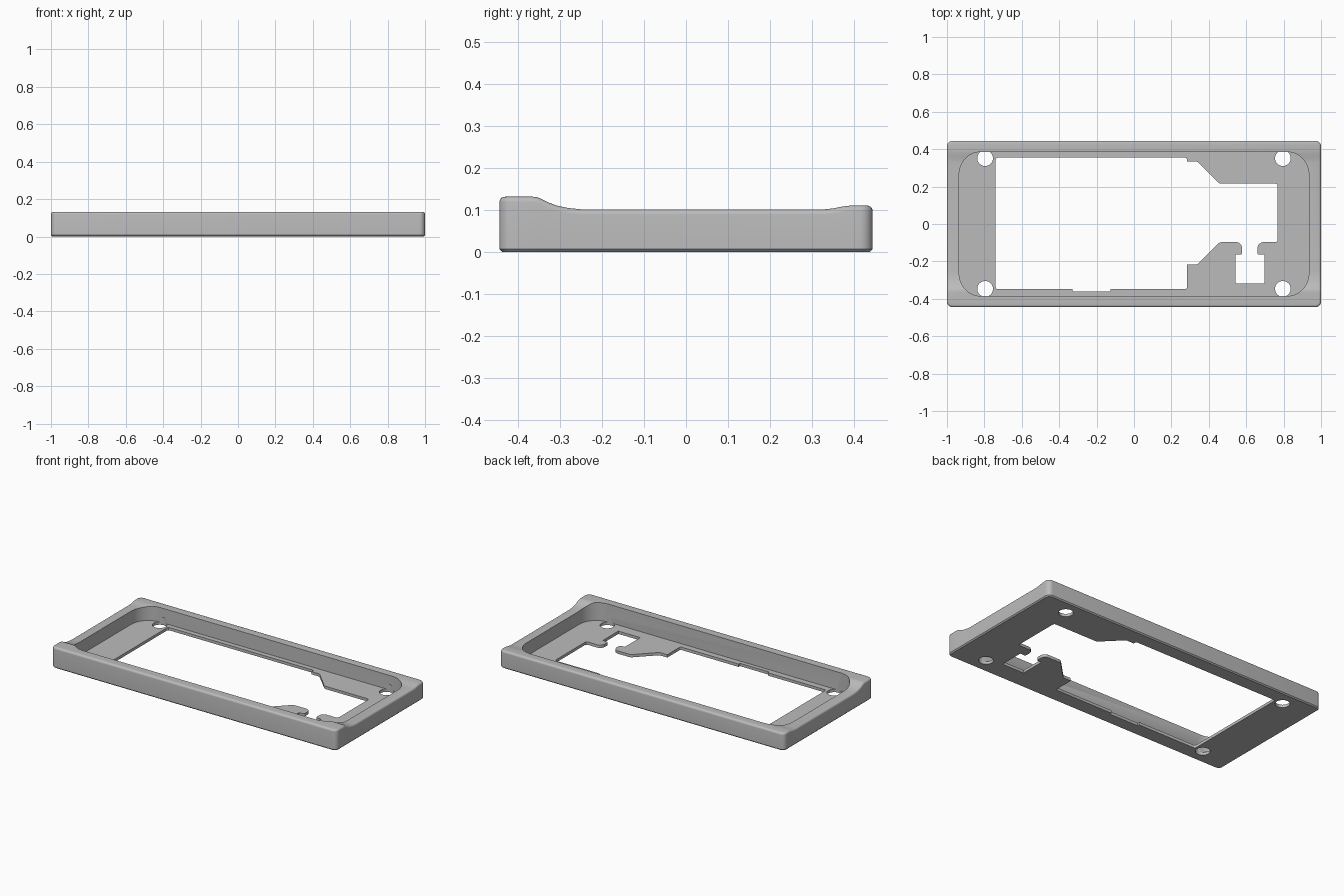
import bpy, bmesh, math
from mathutils import Vector

if "Cube" in bpy.data.objects:
    bpy.data.objects.remove(bpy.data.objects["Cube"], do_unlink=True)

gray = bpy.data.materials.new("plain gray")
gray.use_nodes = True
gray.diffuse_color = (0.5, 0.5, 0.5, 1)
gray.node_tree.nodes["Principled BSDF"].inputs["Base Color"].default_value = (0.5, 0.5, 0.5, 1)

HX, HY, CORNER, FLOOR = 1.0, 0.445, 0.03, 0.018
# Rim height along the depth: raised front lip, dip, low back lip
RIM = [(-0.365, 0.132), (-0.355, 0.131), (-0.345, 0.127), (-0.325, 0.117),
       (-0.305, 0.11), (-0.28, 0.105), (-0.25, 0.102), (0.33, 0.102),
       (0.35, 0.104), (0.37, 0.108), (0.382, 0.11), (0.395, 0.111)]


def rim_height(y):
    if y <= RIM[0][0]:
        return RIM[0][1]
    for (y0, z0), (y1, z1) in zip(RIM, RIM[1:]):
        if y <= y1:
            return z0 + (z1 - z0) * (y - y0) / (y1 - y0)
    return RIM[-1][1]


def make_object(name, bm):
    bmesh.ops.recalc_face_normals(bm, faces=bm.faces)
    mesh = bpy.data.meshes.new(name)
    bm.to_mesh(mesh)
    bm.free()
    mesh.materials.append(gray)
    obj = bpy.data.objects.new(name, mesh)
    bpy.context.collection.objects.link(obj)
    return obj


def half_outline(inset):
    """Right half of the rounded outline, front to back."""
    r, cx, cy = CORNER - inset, HX - CORNER, HY - CORNER
    arc = [math.radians(a) for a in range(-90, 1, 15)]
    front = [(cx + r * math.cos(a), -cy + r * math.sin(a)) for a in arc]
    side = [(HX - inset, y) for y, z in RIM]
    return front + side + [(x, -y) for x, y in reversed(front)]


def build_body():
    bm = bmesh.new()
    rings = []

    def add_ring(inset, height):
        half = half_outline(inset)
        loop = half + [(-x, y) for x, y in reversed(half)]
        rings.append([bm.verts.new((x, y, height(y))) for x, y in loop])

    # Bottom chamfer, wall, rounded rim edge
    add_ring(0.007, lambda y: 0)
    add_ring(0, lambda y: 0.007)
    fillet = 0.013
    for step in range(6):
        a = math.radians(step * 18)
        drop = fillet * (1 - math.sin(a))
        add_ring(fillet * (1 - math.cos(a)), lambda y: rim_height(y) - drop)
    n = len(rings[0])
    for low, high in zip(rings, rings[1:]):
        for i in range(n):
            j = (i + 1) % n
            bm.faces.new((low[i], low[j], high[j], high[i]))
    # Bottom face, and top strips running across
    bm.faces.new(list(reversed(rings[0])))
    top = rings[-1]
    for i in range(n // 2 - 1):
        bm.faces.new((top[i], top[i + 1], top[n - 2 - i], top[n - 1 - i]))
    return make_object("bezel_frame", bm)


def round_corners(points):
    """Points are (x, y, radius); returns an outline with curved corners."""
    out = []
    for i, (x, y, r) in enumerate(points):
        p = Vector((x, y))
        if not r:
            out.append(p)
            continue
        a = (Vector(points[i - 1][:2]) - p).normalized()
        b = (Vector(points[(i + 1) % len(points)][:2]) - p).normalized()
        half = a.angle(b) / 2
        centre = p + (a + b).normalized() * (r / math.sin(half))
        start = p + a * (r / math.tan(half)) - centre
        end = p + b * (r / math.tan(half)) - centre
        steps = max(3, round(r * 100))
        total = start.angle(end)
        for k in range(steps + 1):
            t = k / steps
            out.append(centre + (start * math.sin((1 - t) * total)
                                 + end * math.sin(t * total)) / math.sin(total))
    return out


def prism(name, outline, z0, z1):
    bm = bmesh.new()
    face = bm.faces.new([bm.verts.new((p[0], p[1], z0)) for p in outline])
    grown = bmesh.ops.extrude_face_region(bm, geom=[face])
    verts = [v for v in grown["geom"] if isinstance(v, bmesh.types.BMVert)]
    bmesh.ops.translate(bm, verts=verts, vec=(0, 0, z1 - z0))
    return make_object(name, bm)


def cut(body, cutter):
    mod = body.modifiers.new("cut", 'BOOLEAN')
    mod.operation = 'DIFFERENCE'
    mod.solver = 'EXACT'
    mod.object = cutter
    cutter.hide_render = True
    bpy.context.view_layer.objects.active = body
    bpy.ops.object.modifier_apply(modifier=mod.name)
    bpy.data.objects.remove(cutter, do_unlink=True)


body = build_body()

# Rounded tray recess
cx, cy, cr = 0.935, 0.386, 0.12
tray = round_corners([(cx, cy, cr), (-cx, cy, cr), (-cx, -cy, cr), (cx, -cy, cr)])
cut(body, prism("tray_cutter", tray, FLOOR, 0.3))

# Floor opening with angled shoulders, keyed slot and front notch
opening = [(-0.74, 0.355, 0.012), (0.283, 0.355, 0.01), (0.283, 0.334, 0),
           (0.338, 0.334, 0.02), (0.455, 0.216, 0.03), (0.768, 0.216, 0.012),
           (0.768, -0.097, 0.015), (0.66, -0.097, 0.03), (0.66, -0.164, 0.01),
           (0.698, -0.164, 0), (0.698, -0.319, 0), (0.544, -0.319, 0),
           (0.544, -0.164, 0), (0.578, -0.164, 0.01), (0.578, -0.097, 0.03),
           (0.457, -0.097, 0.03), (0.338, -0.217, 0.02), (0.283, -0.217, 0),
           (0.283, -0.348, 0.01), (-0.125, -0.348, 0), (-0.125, -0.361, 0),
           (-0.33, -0.361, 0), (-0.33, -0.348, 0), (-0.74, -0.348, 0.012)]
cut(body, prism("opening_cutter", round_corners(opening), -0.1, 0.05))

# Four screw holes, nicking the long walls
for sx in (-1, 1):
    for hy in (-0.347, 0.352):
        ring = [(sx * 0.796 + 0.042 * math.cos(k * math.pi / 16),
                 hy + 0.042 * math.sin(k * math.pi / 16)) for k in range(32)]
        cut(body, prism("hole_cutter", ring, -0.1, 0.05))

bpy.ops.object.select_all(action='DESELECT')
body.select_set(True)
bpy.context.view_layer.objects.active = body
bpy.ops.object.shade_smooth_by_angle(angle=math.radians(30))
